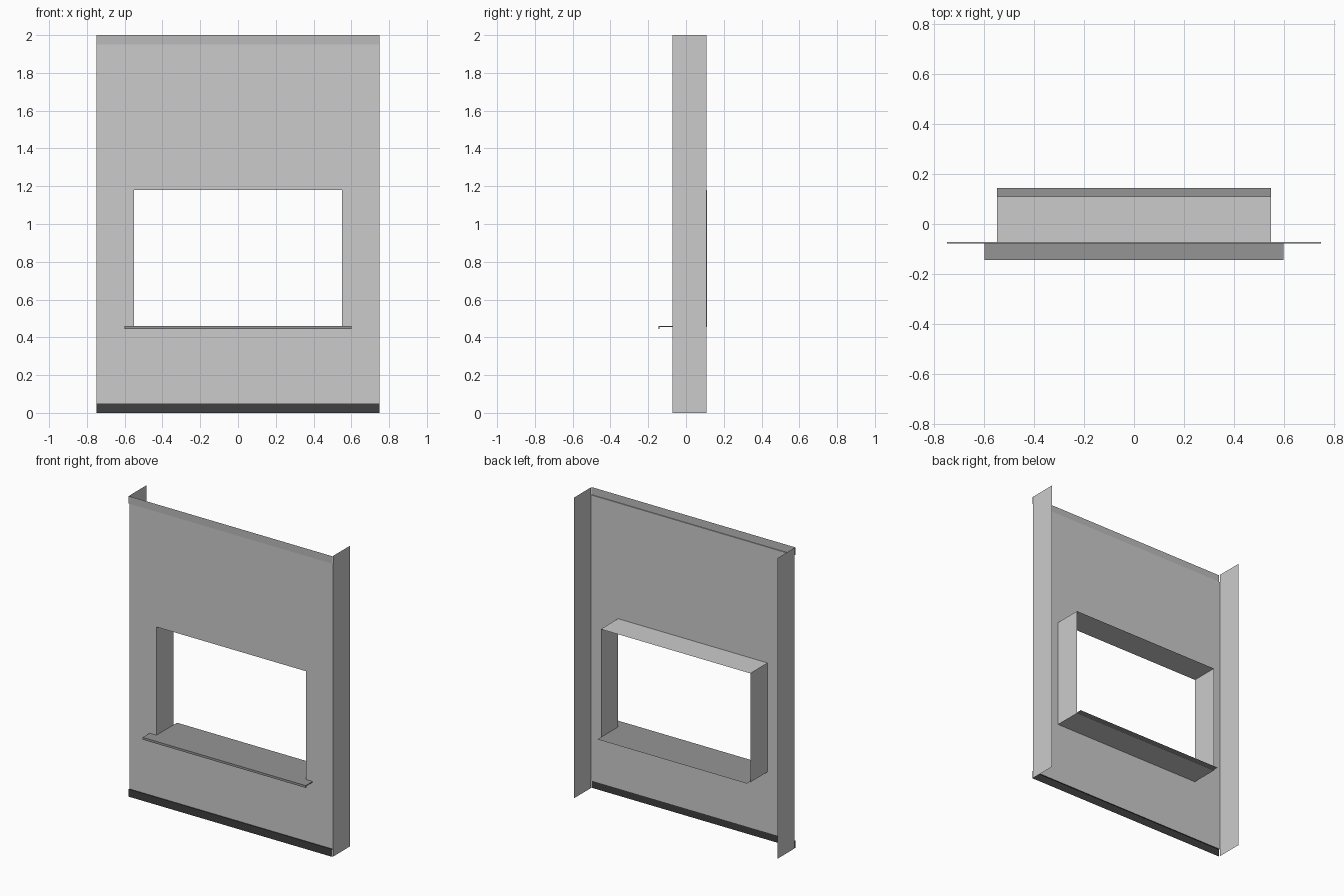
import bpy, bmesh

if "Cube" in bpy.data.objects:
    bpy.data.objects.remove(bpy.data.objects["Cube"])

WALL_Y, BACK_Y, LIP_Y = -0.072, 0.108, -0.078
W, H = 0.75, 2.0              # half width, height of panel
OW, Z0, Z1 = 0.55, 0.455, 1.18  # window opening


def material(name, grey):
    m = bpy.data.materials.new(name)
    m.diffuse_color = (grey, grey, grey, 1)
    m.use_nodes = True
    m.node_tree.nodes["Principled BSDF"].inputs["Base Color"].default_value = m.diffuse_color
    return m


def sheet(name, quads, mat=None):
    bm = bmesh.new()
    for q in quads:
        bm.faces.new([bm.verts.new(p) for p in q])
    bmesh.ops.remove_doubles(bm, verts=bm.verts, dist=1e-5)
    me = bpy.data.meshes.new(name)
    bm.to_mesh(me)
    bm.free()
    ob = bpy.data.objects.new(name, me)
    bpy.context.collection.objects.link(ob)
    if mat:
        me.materials.append(mat)
    return ob


def sweep(name, profile, w, mat=None):
    """Sweep a (y, z) profile along x from -w to w."""
    return sheet(name, [[(-w, *a), (w, *a), (w, *b), (-w, *b)]
                        for a, b in zip(profile, profile[1:])], mat)


dark = material("dark_base", 0.05)
mid = material("mid_grey", 0.5)
sill_grey = material("sill_grey", 0.3)

# Front sheet with window opening
xs, zs = [-W, -OW, OW, W], [0.05, Z0, Z1, H - 0.05]
sheet("front_wall", [[(xs[i], WALL_Y, zs[j]), (xs[i + 1], WALL_Y, zs[j]),
                      (xs[i + 1], WALL_Y, zs[j + 1]), (xs[i], WALL_Y, zs[j + 1])]
                     for i in range(3) for j in range(3) if (i, j) != (1, 1)])

# Side returns
for name, x in (("left_return", -W), ("right_return", W)):
    sheet(name, [[(x, WALL_Y, 0), (x, BACK_Y, 0), (x, BACK_Y, H), (x, WALL_Y, H)]])

# Window reveal: four-sided tube through the wall
ring = [(-OW, Z0), (-OW, Z1), (OW, Z1), (OW, Z0)]
sheet("window_reveal", [[(a[0], WALL_Y, a[1]), (a[0], 0.11, a[1]),
                         (b[0], 0.11, b[1]), (b[0], WALL_Y, b[1])]
                        for a, b in zip(ring, ring[1:] + ring[:1])])

# Top and base strips, stepped slightly forward
sweep("top_strip", [(WALL_Y, H - 0.05), (LIP_Y, H - 0.05), (LIP_Y, H)], W, mid)
sweep("base_strip", [(WALL_Y, 0.05), (LIP_Y, 0.05), (LIP_Y, 0)], W, dark)

# Sill: board through the opening, wider nose with a folded drip edge
sweep("sill_board", [(WALL_Y, 0.46), (0.145, 0.46)], OW, sill_grey)
nose = sweep("sill_nose", [(WALL_Y, 0.46), (-0.145, 0.46), (-0.145, 0.445),
                           (-0.139, 0.445), (-0.139, 0.454), (WALL_Y, 0.454)],
             0.6, sill_grey)
bm = bmesh.new()
bm.from_mesh(nose.data)
bm.normal_update()
for x in (-0.6, 0.6):
    # End caps: flat top piece and folded lip
    for y0, y1, z0, z1 in ((-0.139, WALL_Y, 0.454, 0.46), (-0.145, -0.139, 0.445, 0.46)):
        bm.faces.new([bm.verts.new(p) for p in
                      ((x, y0, z0), (x, y1, z0), (x, y1, z1), (x, y0, z1))])
bm.to_mesh(nose.data)
bm.free()
